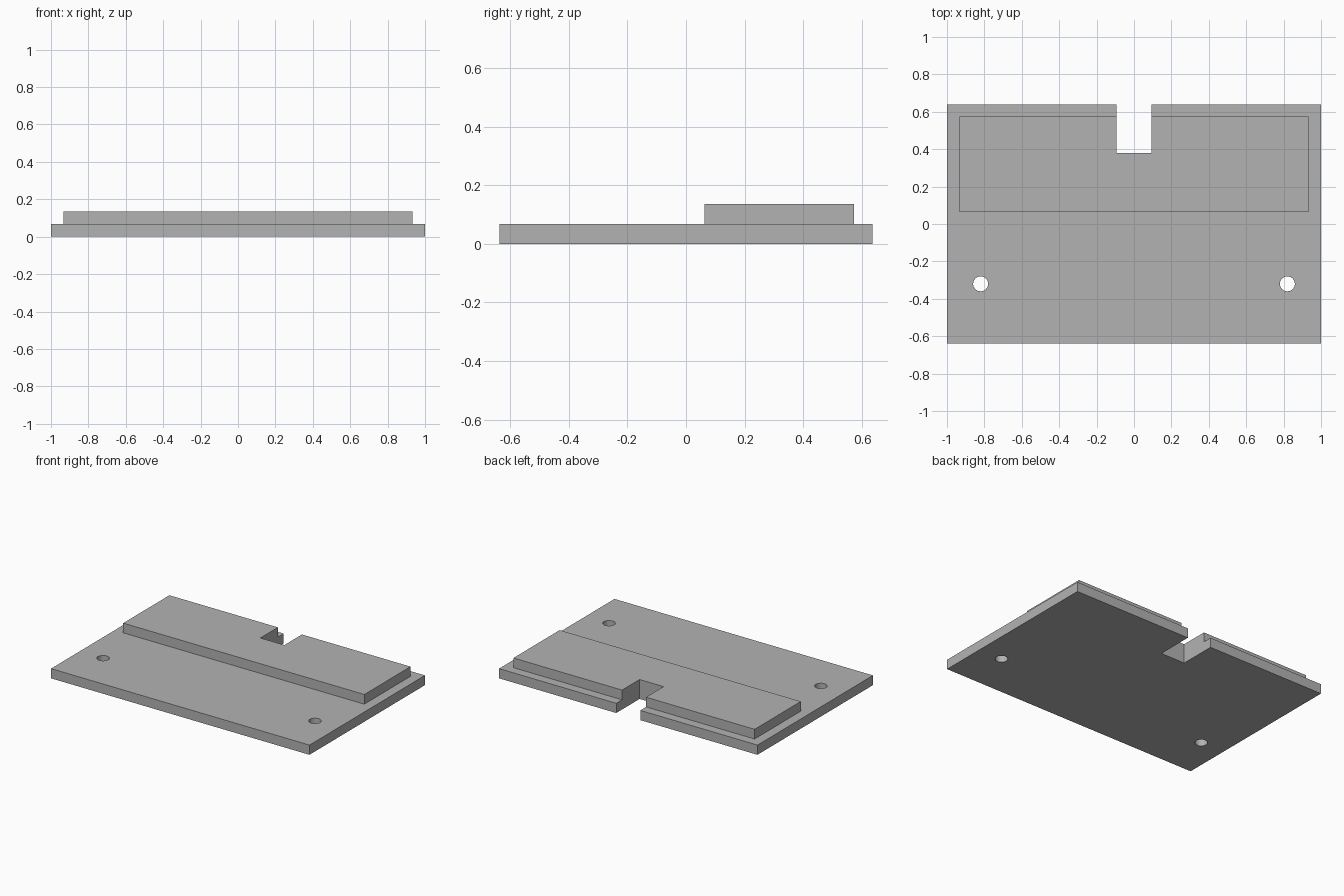
import bpy

if "Cube" in bpy.data.objects:
    bpy.data.objects.remove(bpy.data.objects["Cube"], do_unlink=True)

THICK = 0.068
SLOT_HALF, SLOT_FRONT = 0.093, 0.38

grey = bpy.data.materials.new("plain grey")
grey.use_nodes = True
colour = (0.45, 0.45, 0.45, 1)
grey.diffuse_color = colour
grey.node_tree.nodes["Principled BSDF"].inputs["Base Color"].default_value = colour


def notched_slab(name, half_x, front, back, z):
    """Slab with a rectangular slot cut into its back edge."""
    outline = [(-half_x, front), (half_x, front), (half_x, back),
               (SLOT_HALF, back), (SLOT_HALF, SLOT_FRONT),
               (-SLOT_HALF, SLOT_FRONT), (-SLOT_HALF, back), (-half_x, back)]
    n = len(outline)
    verts = [(x, y, h) for h in (z, z + THICK) for x, y in outline]
    faces = [list(range(n))[::-1], list(range(n, 2 * n))]
    faces += [(i, (i + 1) % n, (i + 1) % n + n, i + n) for i in range(n)]
    mesh = bpy.data.meshes.new(name)
    mesh.from_pydata(verts, [], faces)
    mesh.materials.append(grey)
    obj = bpy.data.objects.new(name, mesh)
    bpy.context.collection.objects.link(obj)
    return obj


# Base plate and the raised pad on its rear half
base = notched_slab("base_plate", 1.0, -0.638, 0.638, 0)
pad = notched_slab("raised_pad", 0.933, 0.064, 0.574, THICK)

# Two round screw holes through the front of the plate
for side, label in ((-1, "right"), (1, "left")):
    bpy.ops.mesh.primitive_cylinder_add(vertices=32, radius=0.04, depth=0.4,
                                        location=(side * 0.82, -0.32, 0))
    cutter = bpy.context.object
    cutter.name = label + "_hole_cutter"
    cutter.hide_render = True
    cutter.data.materials.append(grey)
    hole = base.modifiers.new(label + "_hole", 'BOOLEAN')
    hole.operation = 'DIFFERENCE'
    hole.solver = 'EXACT'
    hole.object = cutter
    bpy.context.view_layer.objects.active = base
    bpy.ops.object.modifier_apply(modifier=hole.name)
    bpy.data.objects.remove(cutter, do_unlink=True)

# Smooth hole walls, keep the edges crisp
bpy.ops.object.select_all(action='DESELECT')
base.select_set(True)
bpy.context.view_layer.objects.active = base
bpy.ops.object.shade_smooth_by_angle()
